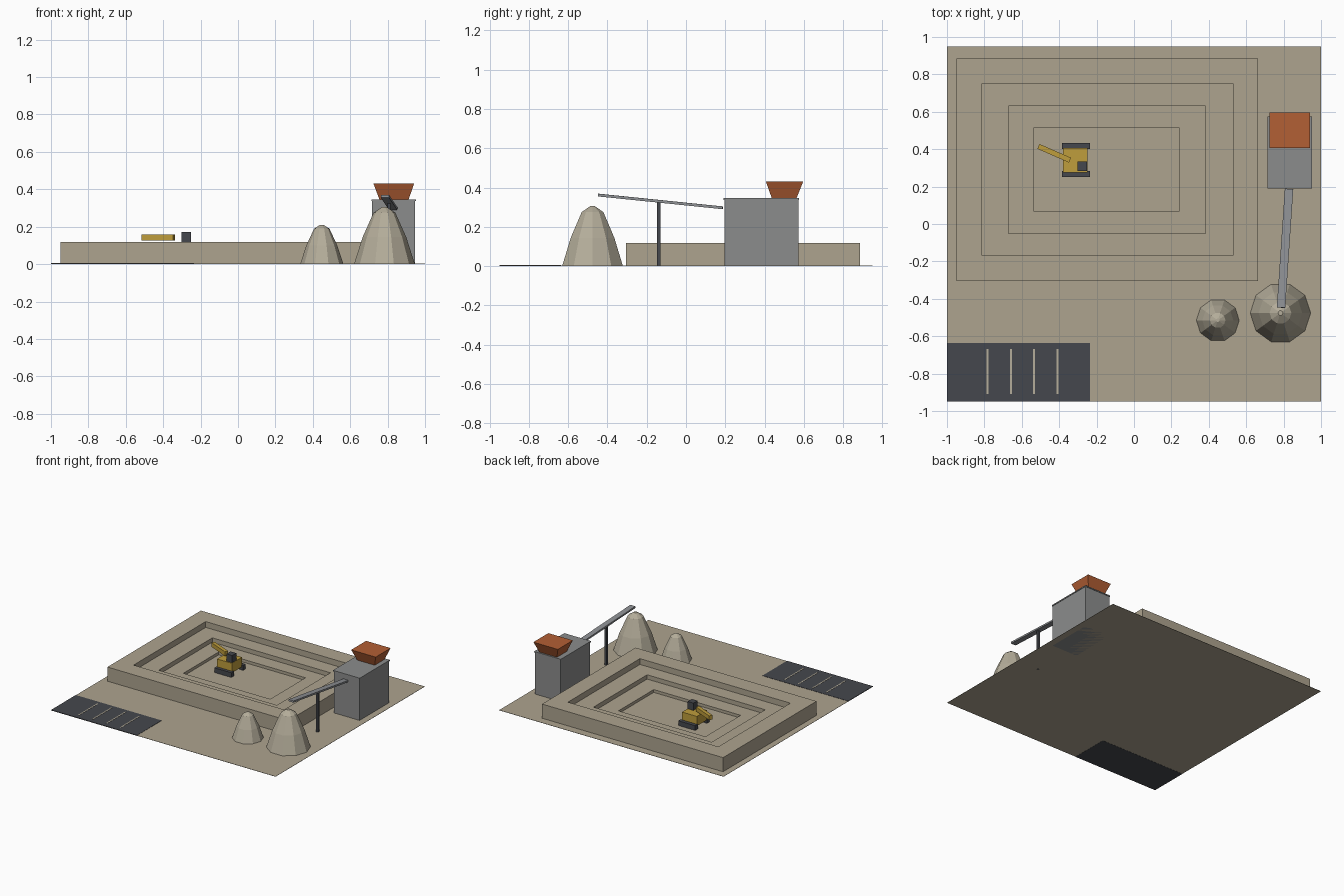
import bpy, bmesh, math
from mathutils import Vector

if "Cube" in bpy.data.objects:
    bpy.data.objects.remove(bpy.data.objects["Cube"])


def material(name, rgb):
    m = bpy.data.materials.new(name)
    m.diffuse_color = (*rgb, 1)
    m.use_nodes = True
    m.node_tree.nodes["Principled BSDF"].inputs["Base Color"].default_value = m.diffuse_color
    return m


TAN = material("tan earth", (0.42, 0.37, 0.275))
PALE = material("pale gravel", (0.46, 0.42, 0.325))
ASPHALT = material("dark grey", (0.06, 0.064, 0.075))
CONCRETE = material("concrete grey", (0.26, 0.265, 0.265))
STEEL = material("steel grey", (0.27, 0.28, 0.295))
ORANGE = material("rust orange", (0.45, 0.115, 0.035))
YELLOW = material("machine yellow", (0.52, 0.34, 0.045))


def loft(name, loops, mat):
    """Closed skin through loops of equal point count, capped at both ends."""
    bm = bmesh.new()
    rings = [[bm.verts.new(p) for p in loop] for loop in loops]
    n = len(rings[0])
    for a, b in zip(rings, rings[1:]):
        for i in range(n):
            j = (i + 1) % n
            bm.faces.new((a[i], a[j], b[j], b[i]))
    bm.faces.new(rings[0][::-1])
    bm.faces.new(rings[-1])
    bmesh.ops.recalc_face_normals(bm, faces=bm.faces)
    me = bpy.data.meshes.new(name)
    bm.to_mesh(me)
    bm.free()
    me.materials.append(mat)
    ob = bpy.data.objects.new(name, me)
    bpy.context.collection.objects.link(ob)
    return ob


def rect(x0, x1, y0, y1, z):
    return [(x0, y0, z), (x1, y0, z), (x1, y1, z), (x0, y1, z)]


def box(name, x0, x1, y0, y1, z0, z1, mat):
    return loft(name, [rect(x0, x1, y0, y1, z0), rect(x0, x1, y0, y1, z1)], mat)


def beam(name, start, end, width, thick, mat):
    """Rectangular bar between two points."""
    a, b = Vector(start), Vector(end)
    d = (b - a).normalized()
    side = d.cross(Vector((0, 0, 1))).normalized() * width / 2
    up = side.cross(d).normalized() * thick / 2
    ends = [[p + side + up, p + side - up, p - side - up, p - side + up] for p in (a, b)]
    return loft(name, ends, mat)


# Site ground and parking area
box("ground", -1, 1, -0.95, 0.95, 0.001, 0.003, TAN)
box("parking_pad", -1, -0.235, -0.95, -0.637, 0, 0.005, ASPHALT)
for i in range(4):
    x = -0.783 + i * 0.1245
    box(f"parking_stripe_{i + 1}", x - 0.005, x + 0.005, -0.91, -0.668, 0.004, 0.0065, PALE)

# Terraced pit: each terrace steps inwards and down
steps = [((-0.95, 0.663, -0.305, 0.885), 0.117), ((-0.813, 0.528, -0.168, 0.75), 0.07),
         ((-0.67, 0.383, -0.052, 0.63), 0.035), ((-0.535, 0.24, 0.068, 0.517), 0.012)]
loops, z = [], 0.002
for r, level in steps:
    loops += [rect(*r, z), rect(*r, level)]
    z = level
loft("terraced_pit", loops, TAN)

# Excavator on the pit floor
for side, y in (("front", 0.25), ("back", 0.4)):
    box(f"excavator_track_{side}", -0.385, -0.235, y, y + 0.033, 0.012, 0.05, ASPHALT)
box("excavator_body", -0.38, -0.248, 0.275, 0.405, 0.035, 0.113, YELLOW)
box("excavator_cab", -0.301, -0.25, 0.283, 0.335, 0.113, 0.172, ASPHALT)
beam("excavator_boom", (-0.342, 0.341, 0.142), (-0.511, 0.415, 0.142), 0.028, 0.034, YELLOW)

# Crusher building with hopper
box("crusher_building", 0.717, 0.947, 0.195, 0.572, 0.001, 0.337, CONCRETE)
box("crusher_roof", 0.713, 0.951, 0.191, 0.576, 0.337, 0.346, CONCRETE)
loft("hopper", [rect(0.756, 0.912, 0.437, 0.563, 0.346),
                rect(0.724, 0.942, 0.407, 0.597, 0.431)], ORANGE)

# Conveyor and its post
beam("conveyor", (0.829, 0.187, 0.297), (0.786, -0.447, 0.362), 0.045, 0.014, STEEL)
box("conveyor_post", 0.798, 0.816, -0.147, -0.129, 0, 0.325, ASPHALT)

# Gravel piles: ten-sided, rounded tip
profile = [(1, 0), (0.72, 0.47), (0.36, 0.9), (0.08, 1)]
for name, x, y, r, h in (("large_pile", 0.783, -0.476, 0.162, 0.305),
                         ("small_pile", 0.448, -0.515, 0.115, 0.21)):
    loft(name, [[(x + r * s * math.cos(math.tau * i / 10), y + r * s * math.sin(math.tau * i / 10),
                  0.002 + t * (h - 0.002)) for i in range(10)] for s, t in profile], PALE)
